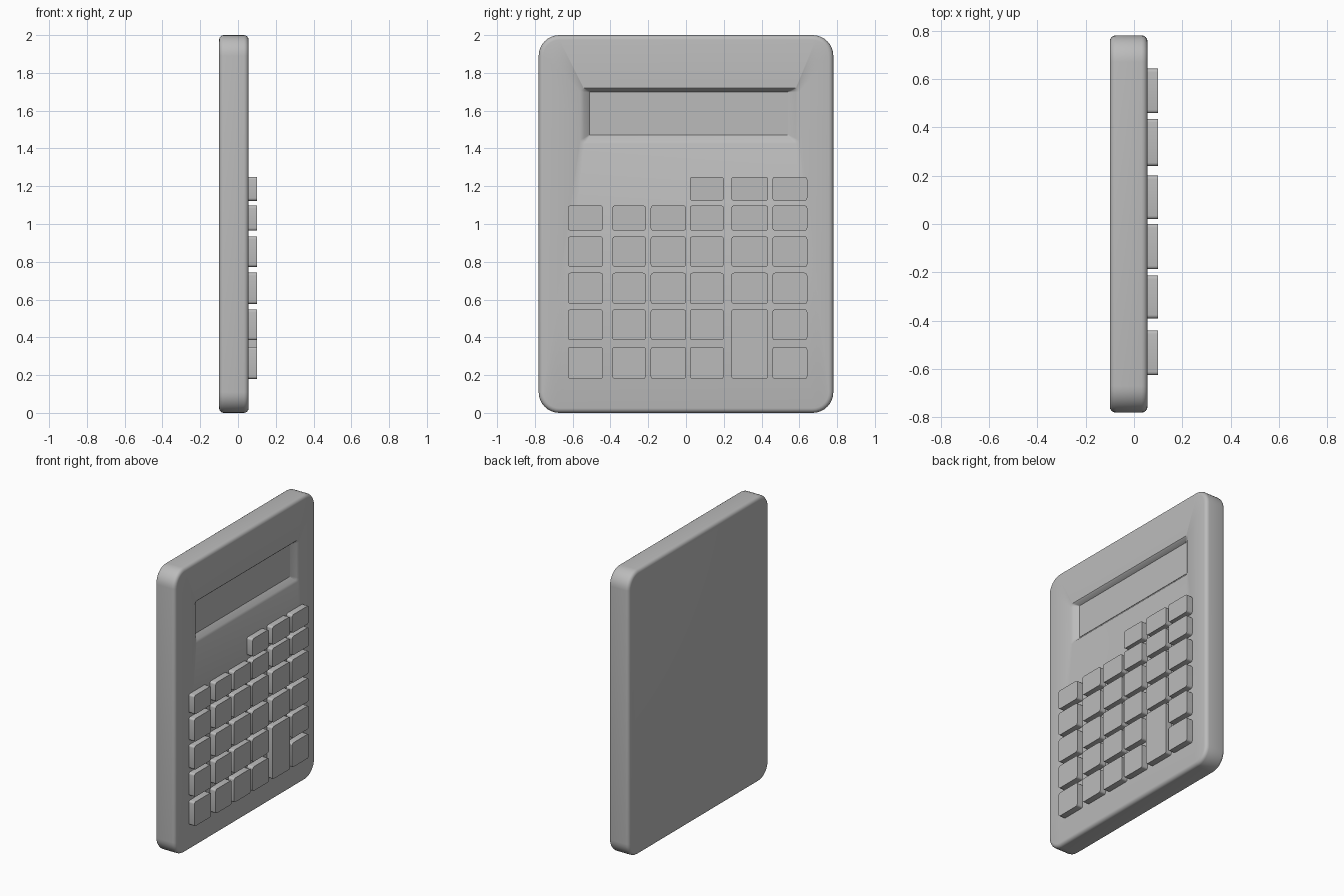
import bpy, bmesh, math

if "Cube" in bpy.data.objects:
    bpy.data.objects.remove(bpy.data.objects["Cube"])

grey = bpy.data.materials.new("plain grey")
grey.diffuse_color = (0.5, 0.5, 0.5, 1)
grey.use_nodes = True
grey.node_tree.nodes["Principled BSDF"].inputs["Base Color"].default_value = grey.diffuse_color


def rounded_loop(x, y0, y1, z0, z1, r, n=8):
    """Rounded rectangle in the YZ plane, counter-clockwise seen from +X."""
    pts = []
    corners = [(y1 - r, z1 - r), (y0 + r, z1 - r), (y0 + r, z0 + r), (y1 - r, z0 + r)]
    for k, (cy, cz) in enumerate(corners):
        for i in range(n + 1):
            a = math.pi / 2 * (k + i / n)
            pts.append((x, cy + r * math.cos(a), cz + r * math.sin(a)))
    return pts


def loft(name, loops, angle=35):
    """Skin a stack of equal-length loops and cap both ends."""
    bm = bmesh.new()
    rings = [[bm.verts.new(p) for p in lp] for lp in loops]
    for a, b in zip(rings, rings[1:]):
        for i in range(len(a)):
            j = (i + 1) % len(a)
            bm.faces.new((a[i], a[j], b[j], b[i]))
    bm.faces.new(rings[0][::-1])
    bm.faces.new(rings[-1])
    me = bpy.data.meshes.new(name)
    bm.to_mesh(me)
    bm.free()
    me.materials.append(grey)
    ob = bpy.data.objects.new(name, me)
    bpy.context.collection.objects.link(ob)
    bpy.ops.object.select_all(action='DESELECT')
    ob.select_set(True)
    bpy.context.view_layer.objects.active = ob
    bpy.ops.object.shade_smooth_by_angle(angle=math.radians(angle))
    return ob


# Body: slab with softened rims, then the sloped display recess
BACK, FRONT, R = -0.10, 0.056, 0.025


def body_loop(x, inset):
    return rounded_loop(x, -0.78 + inset, 0.78 - inset, inset, 2 - inset, 0.11 - inset)


steps = [math.pi / 2 * i / 4 for i in range(5)]
loops = [body_loop(BACK + R * (1 - math.sin(t)), R * (1 - math.cos(t))) for t in reversed(steps)]
loops += [body_loop(FRONT - R * (1 - math.sin(t)), R * (1 - math.cos(t))) for t in steps]
loops += [
    rounded_loop(FRONT, -0.56, 0.60, 1.425, 1.72, 0.02),
    rounded_loop(FRONT - 0.008, -0.54, 0.58, 1.44, 1.712, 0.015),
    rounded_loop(FRONT - 0.035, -0.51, 0.54, 1.47, 1.70, 0.004),
]
loft("body", loops)

# Display panel lying in the recess
loft("display", [rounded_loop(x, -0.51, 0.54, 1.47, 1.70, 0.002, 1)
                 for x in (FRONT - 0.04, FRONT - 0.032)])

# Keys
cols = [(-0.625, -0.44), (-0.39, -0.213), (-0.187, 0.0),
        (0.02, 0.20), (0.24, 0.435), (0.458, 0.642)]
rows = [(0.18, 0.35), (0.385, 0.548), (0.577, 0.742),
        (0.773, 0.934), (0.965, 1.098), (1.123, 1.25)]


def key(name, y, z):
    loft(name, [rounded_loop(x, *y, *z, 0.014, 4) for x in (FRONT - 0.01, 0.10)])


for r, z in enumerate(rows):
    for c, y in enumerate(cols):
        if r == 5 and c < 3:        # short top row
            continue
        if c == 4 and r < 2:        # space for the tall key
            continue
        key(f"key_{r}_{c}", y, z)
key("tall_key", cols[4], (rows[0][0], rows[1][1]))
